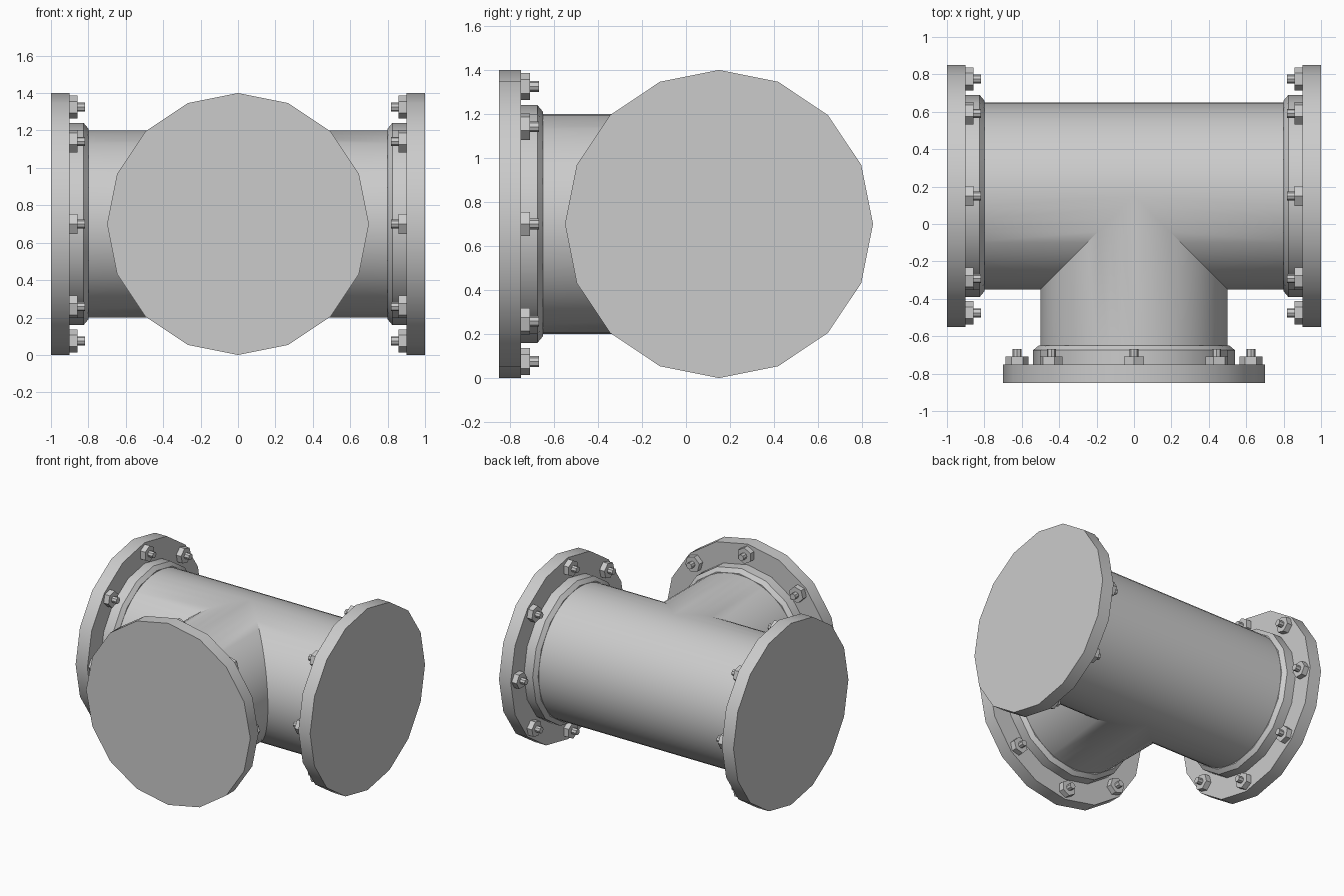
import bpy, bmesh
from math import sin, cos, pi, radians
from mathutils import Matrix, Vector

if "Cube" in bpy.data.objects:
    bpy.data.objects.remove(bpy.data.objects["Cube"])

AXIS_Y, AXIS_Z = 0.15, 0.7      # where the pipe axes cross
PIPE_R, PIPE_SEGS = 0.5, 48
FLANGE_R, FLANGE_T, SIDES = 0.7, 0.1, 16
BOLTS, BOLT_CIRCLE = 8, 0.625

steel = bpy.data.materials.new("grey steel")
steel.use_nodes = True
GREY = (0.6, 0.6, 0.6, 1)
steel.diffuse_color = GREY
steel.node_tree.nodes["Principled BSDF"].inputs["Base Color"].default_value = GREY


def finish(bm, name):
    bmesh.ops.remove_doubles(bm, verts=bm.verts, dist=1e-5)
    bmesh.ops.recalc_face_normals(bm, faces=bm.faces)
    mesh = bpy.data.meshes.new(name)
    bm.to_mesh(mesh)
    bm.free()
    mesh.materials.append(steel)
    obj = bpy.data.objects.new(name, mesh)
    bpy.context.collection.objects.link(obj)
    bpy.ops.object.select_all(action="DESELECT")
    obj.select_set(True)
    bpy.context.view_layer.objects.active = obj
    bpy.ops.object.shade_smooth_by_angle(angle=radians(30))
    return obj


def prism(bm, r1, r2, z1, z2, sides, place=Matrix()):
    """Cone section along local z, first corner on local x."""
    rings = []
    for r, z in ((r1, z1), (r2, z2)):
        rings.append([bm.verts.new(place @ Vector((r * cos(2 * pi * i / sides),
                                                   r * sin(2 * pi * i / sides), z)))
                      for i in range(sides)])
    low, high = rings
    for i in range(sides):
        j = (i + 1) % sides
        bm.faces.new((low[i], low[j], high[j], high[i]))
    bm.faces.new(low[::-1])
    bm.faces.new(high)


def tee_body():
    """Three equal pipes meeting along 45 degree mitres."""
    bm = bmesh.new()

    def strip(ends):
        for i in range(PIPE_SEGS):
            a, b = ends(2 * pi * i / PIPE_SEGS), ends(2 * pi * (i + 1) / PIPE_SEGS)
            bm.faces.new([bm.verts.new(p) for p in (a[0], b[0], b[1], a[1])])

    def branch(t):
        x, z = PIPE_R * cos(t), AXIS_Z + PIPE_R * sin(t)
        return (x, -0.76, z), (x, AXIS_Y - abs(x), z)

    for side in (-1, 1):
        def run(t):
            y, z = PIPE_R * cos(t), AXIS_Z + PIPE_R * sin(t)
            return (side * max(0, -y), AXIS_Y + y, z), (side * 0.91, AXIS_Y + y, z)
        strip(run)
    strip(branch)
    finish(bm, "tee_pipe")


def pipe_end(name, place):
    """Blind flange, weld collar and studs; local z points into the pipe."""
    bm = bmesh.new()
    prism(bm, FLANGE_R, FLANGE_R, 0, FLANGE_T, SIDES, place)
    finish(bm, name + "_flange")

    bm = bmesh.new()
    prism(bm, 0.54, 0.54, FLANGE_T, 0.175, SIDES, place)
    prism(bm, 0.54, 0.51, 0.175, 0.2, SIDES, place)
    # drop the two caps that meet inside the collar
    inner = place @ Vector((0, 0, 0.175))
    caps = [f for f in bm.faces if (f.calc_center_median() - inner).length < 1e-4]
    bmesh.ops.delete(bm, geom=caps, context="FACES_ONLY")
    finish(bm, name + "_collar")

    nuts, studs = bmesh.new(), bmesh.new()
    for i in range(BOLTS):
        spot = (place @ Matrix.Rotation(2 * pi * i / BOLTS, 4, "Z")
                @ Matrix.Translation((BOLT_CIRCLE, 0, FLANGE_T)))
        prism(nuts, 0.062, 0.062, 0, 0.042, 6, spot)
        prism(studs, 0.024, 0.024, 0.03, 0.082, 8, spot)
    finish(nuts, name + "_nuts")
    finish(studs, name + "_studs")


tee_body()
# three ends: left and right of the run, and the front branch
pipe_end("left", Matrix.Translation((1, AXIS_Y, AXIS_Z)) @ Matrix.Rotation(-pi / 2, 4, "Y"))
pipe_end("right", Matrix.Translation((-1, AXIS_Y, AXIS_Z)) @ Matrix.Rotation(pi / 2, 4, "Y"))
pipe_end("front", Matrix.Translation((0, -0.85, AXIS_Z)) @ Matrix.Rotation(-pi / 2, 4, "X"))
